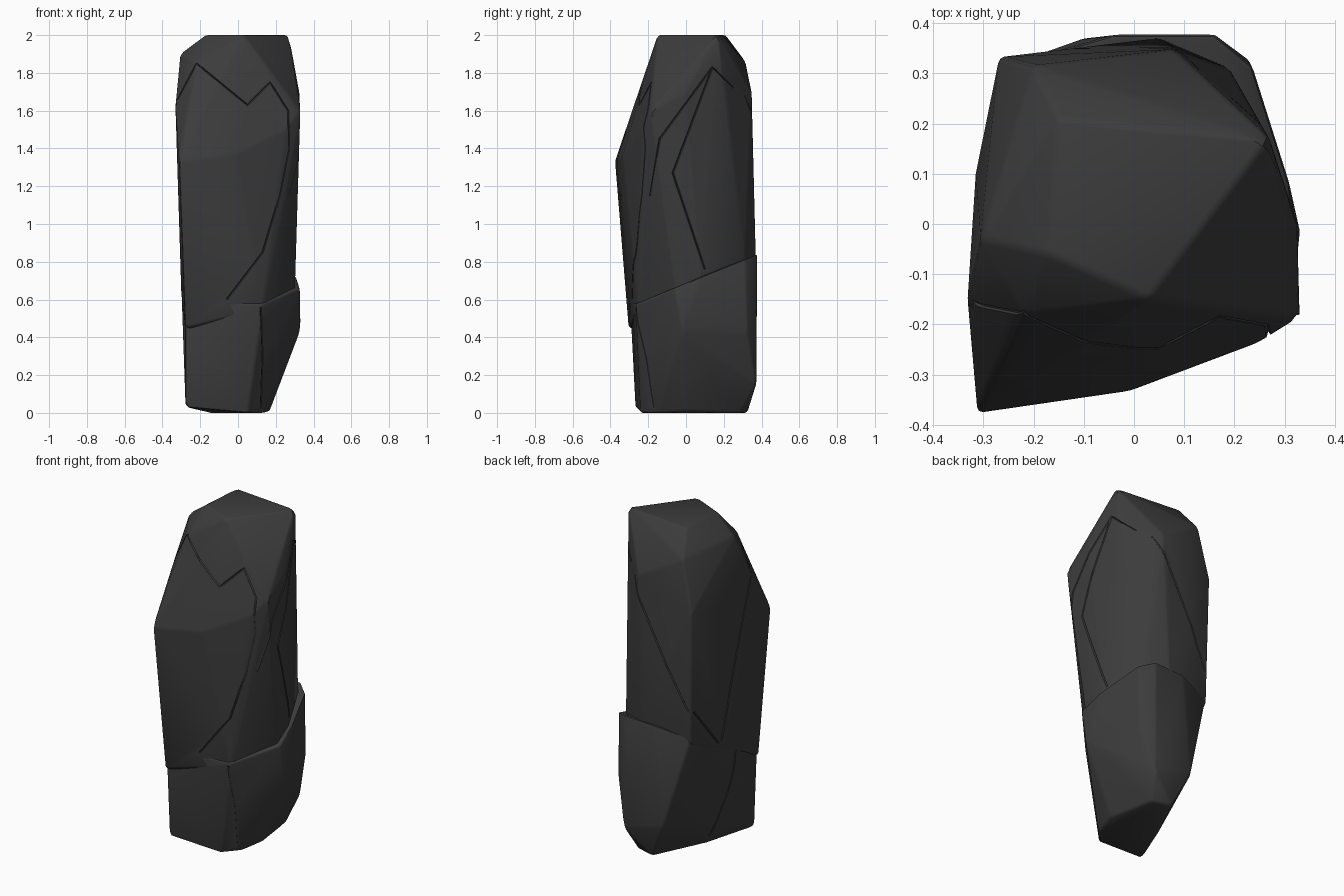
import bpy, bmesh
from mathutils import Vector

if "Cube" in bpy.data.objects:
    bpy.data.objects.remove(bpy.data.objects["Cube"], do_unlink=True)

stone = bpy.data.materials.new("dark_stone")
stone.use_nodes = True
COLOUR = (0.045, 0.045, 0.045, 1)
stone.diffuse_color = COLOUR
stone.node_tree.nodes["Principled BSDF"].inputs["Base Color"].default_value = COLOUR


def add_object(name, bm):
    mesh = bpy.data.meshes.new(name)
    bm.to_mesh(mesh)
    bm.free()
    mesh.materials.append(stone)
    obj = bpy.data.objects.new(name, mesh)
    bpy.context.collection.objects.link(obj)
    return obj


def bake(obj):
    # Replace the mesh by its result after modifiers
    deps = bpy.context.evaluated_depsgraph_get()
    mesh = bpy.data.meshes.new_from_object(obj.evaluated_get(deps))
    obj.modifiers.clear()
    obj.data = mesh
    bpy.context.view_layer.update()


def boulder(name, points):
    # Faceted convex chunk with worn edges
    bm = bmesh.new()
    for p in points:
        bm.verts.new(p)
    hull = bmesh.ops.convex_hull(bm, input=bm.verts)
    spare = set(hull["geom_interior"]) | set(hull["geom_unused"])
    bmesh.ops.delete(bm, geom=[v for v in spare if isinstance(v, bmesh.types.BMVert)], context="VERTS")
    bmesh.ops.dissolve_limit(bm, angle_limit=0.06, verts=bm.verts, edges=bm.edges)
    bmesh.ops.recalc_face_normals(bm, faces=bm.faces)
    obj = add_object(name, bm)
    bevel = obj.modifiers.new("worn_edges", "BEVEL")
    bevel.width, bevel.segments = 0.012, 2
    bevel.limit_method = "ANGLE"
    bevel.angle_limit = 0.15
    bake(obj)
    return obj


# Lower block, undercut towards a narrow foot, its top sloping up to the back
base = boulder("base_block", [
    (-.278, -.268, .03), (.05, -.24, 0), (.13, -.15, 0), (.168, 0, .01), (.12, .29, 0),
    (0, .325, 0), (-.15, .01, 0),
    (.332, -.02, .44), (.23, .325, .42), (.16, .372, .15), (-.1, .37, .22),
    (-.28, -.29, .46), (-.07, -.285, .585), (.13, -.265, .575), (.328, -.06, .66),
    (.31, .08, .72), (.235, .315, .815), (.16, .377, .84), (-.04, .377, .83),
    (-.255, .315, .78), (-.3, .05, .66)])

# Tall upper shaft with a bulging front and a small flat crown
shaft = boulder("upper_shaft", [
    (-.15, .21, 2), (.27, .17, 2), (.03, -.15, 2), (-.17, -.06, 2),
    (-.305, -.03, 1.9), (-.2, .315, 1.86), (-.268, .332, 1.55), (.08, .348, 1.7),
    (.325, 0, 1.7), (.33, -.185, 1.6), (-.22, -.18, 1.85), (-.332, -.16, 1.62),
    (-.315, .1, 1.5), (-.312, -.377, 1.33), (-.01, -.333, 1.37), (.25, -.235, 1.5),
    (-.28, -.305, .45), (.13, -.255, .55), (.3, -.05, .62), (.285, .08, .7),
    (.19, .31, .8), (.05, .37, .8), (-.255, .318, .75), (-.3, .05, .63), (0, 0, .35)])
chunks = [base, shaft]

# Viewing side of each crack: ray direction and the mapping of its two coordinates
SIDES = {
    "front": (Vector((0, 1, 0)), lambda a, z: Vector((a, -2, z))),
    "back": (Vector((0, -1, 0)), lambda a, z: Vector((a, 2, z))),
    "right": (Vector((-1, 0, 0)), lambda a, z: Vector((2, a, z))),
    "left": (Vector((1, 0, 0)), lambda a, z: Vector((-2, a, z))),
}


def on_surface(side, a, z):
    ray, place = SIDES[side]
    start = place(a, z)
    hits = [c.ray_cast(start, ray) for c in chunks]
    spots = [h[1] for h in hits if h[0]]
    return min(spots, key=lambda p: (p - start).length) if spots else None


def crack_cutter(side, path, steps=6, radius=0.005):
    # Thin square rod laid along the surface
    spots = []
    for i, (p, q) in enumerate(zip(path, path[1:])):
        for s in range(0 if i == 0 else 1, steps + 1):
            t = s / steps
            spot = on_surface(side, p[0] + (q[0] - p[0]) * t, p[1] + (q[1] - p[1]) * t)
            if spot:
                spots.append(spot)
    bm = bmesh.new()
    rings = []
    inward = SIDES[side][0]
    for i, spot in enumerate(spots):
        along = (spots[min(i + 1, len(spots) - 1)] - spots[max(i - 1, 0)]).normalized()
        across = along.cross(inward).normalized() * radius
        deep = across.cross(along).normalized() * radius * 1.8
        rings.append([bm.verts.new(spot + d) for d in (across, deep, -across, -deep)])
    for r, n in zip(rings, rings[1:]):
        for k in range(4):
            bm.faces.new((r[k], r[(k + 1) % 4], n[(k + 1) % 4], n[k]))
    bm.faces.new(rings[0])
    bm.faces.new(rings[-1][::-1])
    bmesh.ops.recalc_face_normals(bm, faces=bm.faces)
    cutter = add_object("crack_cutter", bm)
    cutter.hide_render = True
    return cutter


CRACKS = [
    # Edge of the front slab with its zigzag top
    (shaft, "front", [(-.06, .6), (.13, .85), (.22, 1.15), (.27, 1.4), (.265, 1.6),
                      (.17, 1.75), (.05, 1.63), (-.22, 1.85), (-.32, 1.66)]),
    (shaft, "left", [(-.16, 1.64), (0, 1.05), (.08, .69)]),
    # Fissures on the right flank
    (shaft, "right", [(.1, .76), (-.07, 1.27), (.14, 1.83)]),
    (shaft, "right", [(-.19, 1.15), (-.14, 1.45), (.14, 1.83), (.25, 1.72)]),
    # Long diagonal split at the back
    (shaft, "back", [(.13, 1.68), (-.14, 1.15), (-.24, .95)]),
    (shaft, "left", [(.3, .94), (.1, .68)]),
    # Upright splits in the base
    (base, "front", [(.12, .56), (.13, .3), (.12, .03)]),
    (base, "left", [(-.06, .58), (-.02, .3), (.02, .05)]),
]
cutters = []
for chunk, side, path in CRACKS:
    cutters.append((chunk, crack_cutter(side, path)))
for chunk, cutter in cutters:
    cut = chunk.modifiers.new("crack", "BOOLEAN")
    cut.operation, cut.solver, cut.object = "DIFFERENCE", "EXACT", cutter
for chunk in chunks:
    bake(chunk)
for _, cutter in cutters:
    bpy.data.objects.remove(cutter, do_unlink=True)

# Soft shading with crisp crack edges
for chunk in chunks:
    bpy.ops.object.select_all(action="DESELECT")
    chunk.select_set(True)
    bpy.context.view_layer.objects.active = chunk
    bpy.ops.object.shade_smooth_by_angle(angle=0.6)
